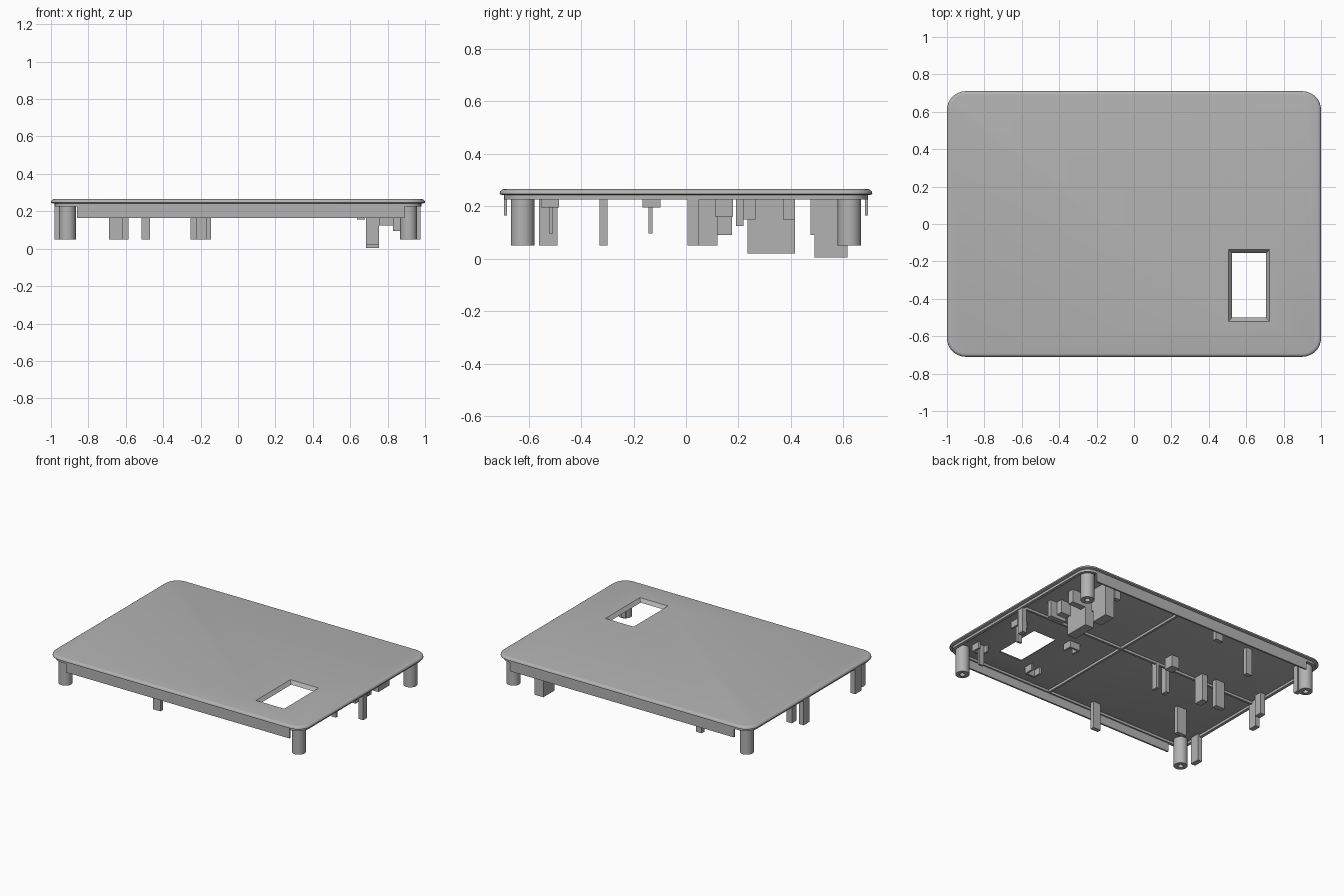
import bpy, bmesh, math
from mathutils import Matrix

cube = bpy.data.objects.get("Cube")
if cube:
    bpy.data.objects.remove(cube, do_unlink=True)

grey = bpy.data.materials.new("plain grey plastic")
grey.use_nodes = True
colour = (0.45, 0.45, 0.45, 1)
grey.diffuse_color = colour
grey.node_tree.nodes["Principled BSDF"].inputs["Base Color"].default_value = colour

FLOOR = 0.242   # underside of the panel
RIM = 0.225     # underside of the lip and ribs


def finish(bm, name, smooth=False):
    bmesh.ops.recalc_face_normals(bm, faces=bm.faces)
    mesh = bpy.data.meshes.new(name)
    bm.to_mesh(mesh)
    bm.free()
    mesh.materials.append(grey)
    obj = bpy.data.objects.new(name, mesh)
    bpy.context.collection.objects.link(obj)
    if smooth:
        bpy.ops.object.select_all(action='DESELECT')
        obj.select_set(True)
        bpy.context.view_layer.objects.active = obj
        bpy.ops.object.shade_smooth_by_angle(angle=math.radians(35))
    return obj


def box(name, x0, x1, y0, y1, z0, z1=FLOOR + 0.004):
    bm = bmesh.new()
    bmesh.ops.create_cube(bm, size=1)
    bmesh.ops.scale(bm, vec=(x1 - x0, y1 - y0, z1 - z0), verts=bm.verts)
    bmesh.ops.translate(bm, vec=((x0 + x1) / 2, (y0 + y1) / 2, (z0 + z1) / 2), verts=bm.verts)
    return finish(bm, name)


def rounded_outline(hx, hy, r, steps=8):
    points = []
    for k, (sx, sy) in enumerate([(1, 1), (-1, 1), (-1, -1), (1, -1)]):
        for i in range(steps + 1):
            a = math.pi / 2 * (k + i / steps)
            points.append((sx * (hx - r) + r * math.cos(a), sy * (hy - r) + r * math.sin(a)))
    return points


def loft(bm, rings, closed=False):
    loops = [[bm.verts.new((x, y, z)) for x, y in pts] for pts, z in rings]
    n = len(loops[0])
    pairs = list(zip(loops, loops[1:]))
    if closed:
        pairs.append((loops[-1], loops[0]))
    for a, b in pairs:
        for i in range(n):
            j = (i + 1) % n
            bm.faces.new((a[i], a[j], b[j], b[i]))
    if not closed:
        bm.faces.new(loops[0])
        bm.faces.new(loops[-1])


# Panel with a rolled top edge
bm = bmesh.new()
rings = [(rounded_outline(0.99, 0.70, 0.09), FLOOR), (rounded_outline(1, 0.71, 0.1), FLOOR + 0.004)]
for i in range(5):
    a = math.pi / 2 * i / 4
    inset = 0.018 * (1 - math.cos(a))
    rings.append((rounded_outline(1 - inset, 0.71 - inset, 0.1 - inset), 0.249 + 0.016 * math.sin(a)))
loft(bm, rings)
panel = finish(bm, "top_panel")

# Window with sloping sides
bm = bmesh.new()


def window(grow):
    return [(0.615 + sx * (0.09 + grow), -0.328 + sy * (0.172 + grow))
            for sx, sy in ((1, 1), (-1, 1), (-1, -1), (1, -1))]


loft(bm, [(window(-0.001), 0.24), (window(0.021), 0.266)])
cutter = finish(bm, "window_cutter")
cutter.hide_render = True
cut = panel.modifiers.new("window", 'BOOLEAN')
cut.operation = 'DIFFERENCE'
cut.solver = 'EXACT'
cut.object = cutter
bpy.ops.object.select_all(action='DESELECT')
panel.select_set(True)
bpy.context.view_layer.objects.active = panel
bpy.ops.object.modifier_apply(modifier=cut.name)
bpy.data.objects.remove(cutter, do_unlink=True)
bpy.ops.object.shade_smooth_by_angle(angle=math.radians(35))

# Lip around the underside
bm = bmesh.new()
outer, inner = rounded_outline(0.98, 0.692, 0.08), rounded_outline(0.96, 0.672, 0.06)
loft(bm, [(outer, RIM), (outer, 0.246), (inner, 0.246), (inner, RIM)], closed=True)
finish(bm, "under_lip", smooth=True)

# Crossed stiffening ribs
box("long_rib", -0.965, 0.965, 0.035, 0.05, RIM)
box("cross_rib", 0.135, 0.15, -0.68, 0.68, RIM)

# Front and back skirts
for side, name in ((-1, "front_skirt"), (1, "back_skirt")):
    y = side * 0.688
    box(name, -0.86, 0.89, y - 0.006, y + 0.006, 0.165)


# Corner screw pillars with blind holes
def ring(r, cx, cy, sides=24):
    return [(cx + r * math.cos(i * math.tau / sides), cy + r * math.sin(i * math.tau / sides))
            for i in range(sides)]


for sx, xn in ((-1, "right"), (1, "left")):
    for sy, yn in ((-1, "front"), (1, "back")):
        bm = bmesh.new()
        c = (sx * 0.912, sy * 0.623)
        loft(bm, [(ring(0.045, *c), 0.246), (ring(0.045, *c), 0.05),
                  (ring(0.018, *c), 0.05), (ring(0.018, *c), 0.2)])
        finish(bm, f"{yn}_{xn}_pillar", smooth=True)

# Locating posts: x range, y range, bottom height
posts = [
    (-0.225, -0.165, -0.63, -0.60, 0.05),
    (-0.69, -0.615, -0.33, -0.30, 0.05),
    (-0.98, -0.945, -0.56, -0.49, 0.05),
    (-0.655, -0.585, 0.085, 0.12, 0.05),
    (-0.515, -0.47, 0.05, 0.12, 0.05),
    (-0.165, -0.145, 0.005, 0.05, 0.05),
    (-0.255, -0.225, 0.005, 0.05, 0.05),
    (-0.225, -0.165, 0.11, 0.18, 0.16),
    (-0.225, -0.165, 0.59, 0.62, 0.165),
    (-0.515, -0.47, 0.53, 0.56, 0.05),
    (-0.95, -0.91, 0.12, 0.175, 0.09),
    (-0.98, -0.945, 0.02, 0.085, 0.05),
    (-0.90, -0.865, 0.56, 0.60, 0.05),
    (0.94, 0.975, 0.005, 0.05, 0.05),
    (0.635, 0.68, 0.59, 0.62, 0.155),
]
for i, p in enumerate(posts):
    box(f"post_{i + 1}", *p)

# Connector support blocks
box("support_block", 0.685, 0.755, 0.235, 0.415, 0.02)
box("back_support_block", 0.685, 0.755, 0.49, 0.615, 0.005)
box("support_flange", 0.70, 0.755, 0.475, 0.49, 0.09)
box("support_arm", 0.755, 0.88, 0.19, 0.22, 0.125)
box("support_arm_foot", 0.755, 0.83, 0.22, 0.265, 0.15)
box("support_rear_arm", 0.755, 0.86, 0.37, 0.415, 0.15)

# U-shaped clips around the window
for x, xn in ((0.41, "right"), (0.85, "left")):
    for y, side, yn in ((-0.135, 1, "back"), (-0.515, -1, "front")):
        name = f"{yn}_{xn}_clip"
        box(name + "_bar", x - 0.04, x + 0.04, y + side * 0.03 - 0.007, y + side * 0.03 + 0.007, 0.195)
        for s in (-1, 1):
            box(f"{name}_arm_{s + 2}", x + s * 0.035 - 0.007, x + s * 0.035 + 0.007,
                y - 0.03, y + 0.03, 0.195)
        if xn == "left":
            box(name + "_tongue", x - 0.02, x + 0.015, y - 0.008, y + 0.008, 0.095)
